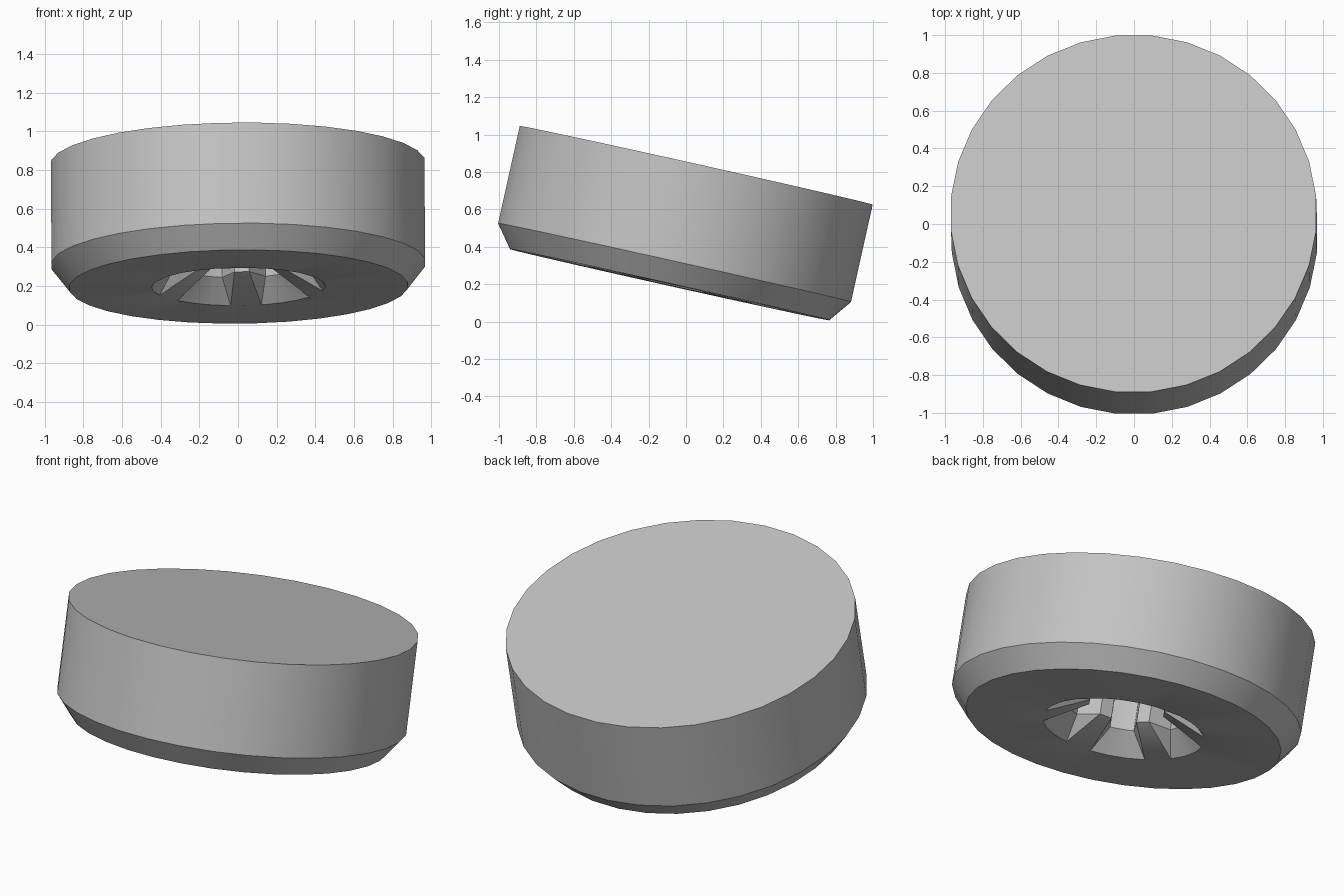
import bpy
import bmesh
from math import sin, cos, radians
from mathutils import Matrix

cube = bpy.data.objects.get("Cube")
if cube:
    bpy.data.objects.remove(cube)

SIDES = 32
LOBES = 6
RIB_ANGLE = 85.1      # direction of the first rib
RIB_HALF = 10.25      # half the rib's arc at the rim
MOUTH, LOBE, TIP = 0.45, 0.345, 0.21
FLARE, DEPTH = 0.125, 0.42

grey = bpy.data.materials.new("plain grey")
grey.use_nodes = True
colour = (0.55, 0.55, 0.55, 1)
grey.diffuse_color = colour
grey.node_tree.nodes["Principled BSDF"].inputs["Base Color"].default_value = colour

bm = bmesh.new()


def ring(points, z):
    """Closed loop of vertices from (radius, angle in degrees) pairs."""
    return [bm.verts.new((r * cos(radians(a)), r * sin(radians(a)), z)) for r, a in points]


def bridge(a, b):
    """Quads between two loops of equal length."""
    n = len(a)
    for i in range(n):
        j = (i + 1) % n
        bm.faces.new((a[i], a[j], b[j], b[i]))


def loop_edges(loop):
    n = len(loop)
    return [bm.edges.get((loop[i], loop[(i + 1) % n])) for i in range(n)]


# Outer shell: chamfer, wall and flat cap
step = 360 / SIDES
shell = [ring([(r, (i + 0.5) * step) for i in range(SIDES)], z)
         for r, z in ((0.878, 0), (0.971, 0.121), (0.971, 0.654))]
bridge(shell[0], shell[1])
bridge(shell[1], shell[2])
bm.faces.new(shell[2])

# Star socket: round mouth flaring into a six-lobed bore
mouth, star = [], []
for k in range(LOBES):
    rib = RIB_ANGLE + k * 60
    mid = rib + 30
    for t in (-1, 1):                       # rib
        mouth.append((MOUTH, rib + t * RIB_HALF))
        star.append((TIP, rib + t * 10.5))
    for t in (-1, -1 / 3, 1 / 3, 1):        # pocket
        mouth.append((MOUTH, mid + t * (30 - RIB_HALF)))
        star.append((LOBE, mid + t * 11))
top = ring(mouth, 0)
neck = ring(star, FLARE)
floor = ring(star, DEPTH)
bridge(top, neck)
bridge(neck, floor)
bm.faces.new(floor)

# Doubled mouth corners merge, then the flat underside is filled in
bmesh.ops.remove_doubles(bm, verts=top, dist=0.001)
rim_edges = [e for e in bm.edges if e.is_boundary]
bmesh.ops.triangle_fill(bm, edges=rim_edges, use_beauty=True)
bmesh.ops.recalc_face_normals(bm, faces=bm.faces)

mesh = bpy.data.meshes.new("socketed_disc")
bm.to_mesh(mesh)
bm.free()
mesh.materials.append(grey)
disc = bpy.data.objects.new("socketed_disc", mesh)
bpy.context.collection.objects.link(disc)

# Leaning pose
mesh.transform(Matrix.Translation((0.003, -0.0875, 0.197))
               @ Matrix.Rotation(radians(-0.46), 4, 'Y')
               @ Matrix.Rotation(radians(-12.56), 4, 'X'))

bpy.ops.object.select_all(action='DESELECT')
disc.select_set(True)
bpy.context.view_layer.objects.active = disc
bpy.ops.object.shade_smooth_by_angle(angle=radians(30))
